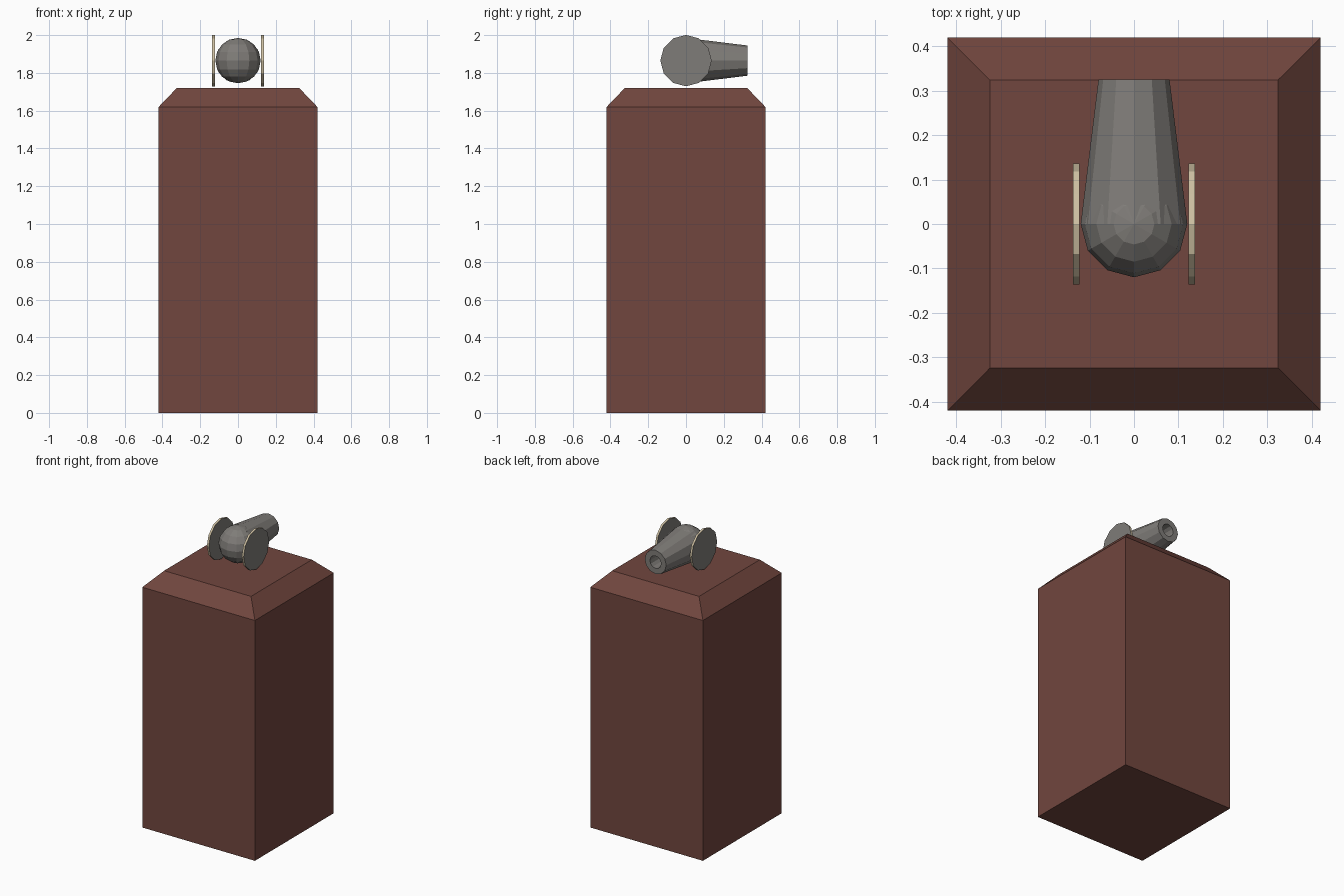
import bpy, bmesh
from math import sin, cos, tau

if "Cube" in bpy.data.objects:
    bpy.data.objects.remove(bpy.data.objects["Cube"])

AXIS_Z = 1.865  # height of the barrel axis


def material(name, hex_color):
    def lin(v):
        return v / 12.92 if v <= 0.04045 else ((v + 0.055) / 1.055) ** 2.4
    m = bpy.data.materials.new(name)
    rgb = [lin(int(hex_color[i:i + 2], 16) / 255) for i in (0, 2, 4)]
    m.diffuse_color = (*rgb, 1)
    m.use_nodes = True
    m.node_tree.nodes["Principled BSDF"].inputs["Base Color"].default_value = m.diffuse_color
    return m


brown = material("red brown", "71463E")
grey = material("iron grey", "7F7C78")
tan = material("pale wood", "D0C2A4")


def finish(name, bm, mats):
    bmesh.ops.recalc_face_normals(bm, faces=bm.faces)
    me = bpy.data.meshes.new(name)
    bm.to_mesh(me)
    bm.free()
    for m in mats:
        me.materials.append(m)
    ob = bpy.data.objects.new(name, me)
    bpy.context.collection.objects.link(ob)
    return ob


def loft(loops):
    """Skin a list of point loops and cap both ends."""
    bm = bmesh.new()
    rings = [[bm.verts.new(p) for p in loop] for loop in loops]
    for a, b in zip(rings, rings[1:]):
        n = len(a)
        for i in range(n):
            j = (i + 1) % n
            bm.faces.new((a[i], a[j], b[j], b[i]))
    bm.faces.new(rings[0])
    bm.faces.new(rings[-1])
    return bm


def square(h, z):
    return [(-h, -h, z), (h, -h, z), (h, h, z), (-h, h, z)]


def ring_y(r, y, n=12):
    return [(r * cos(tau * i / n), y, AXIS_Z + r * sin(tau * i / n)) for i in range(n)]


def ring_x(r, x, n=12):
    return [(x, r * cos(tau * i / n), AXIS_Z + r * sin(tau * i / n)) for i in range(n)]


# tower block with bevelled top
finish("tower_block", loft([square(0.42, 0), square(0.42, 1.62), square(0.324, 1.72)]), [brown])

# tapered barrel with a bore in the muzzle
finish("barrel", loft([ring_y(0.12, 0), ring_y(0.08, 0.325),
                       ring_y(0.042, 0.325), ring_y(0.042, 0.2)]), [grey])

# round breech
bm = bmesh.new()
bmesh.ops.create_uvsphere(bm, u_segments=12, v_segments=8, radius=0.12)
bmesh.ops.translate(bm, verts=bm.verts, vec=(0, 0, AXIS_Z))
finish("breech", bm, [grey])

# side discs: grey faces, pale rims
for side, name in ((-1, "left_disc"), (1, "right_disc")):
    bm = loft([ring_x(0.136, side * 0.123), ring_x(0.136, side * 0.137)])
    bm.normal_update()
    for f in bm.faces:
        f.material_index = 0 if abs(f.normal.x) > 0.5 else 1
    finish(name, bm, [grey, tan])
